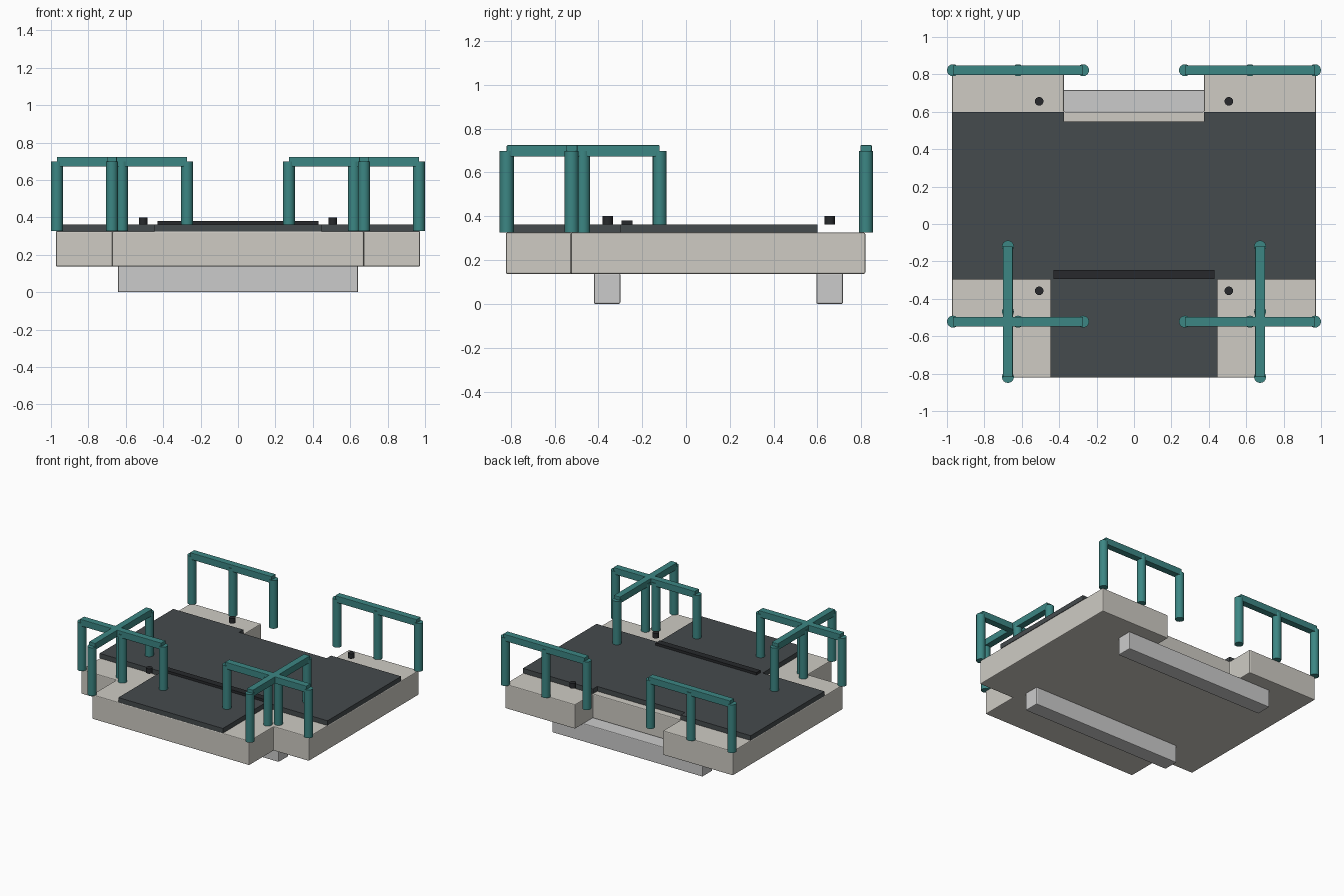
import bpy, bmesh
from math import radians

if "Cube" in bpy.data.objects:
    bpy.data.objects.remove(bpy.data.objects["Cube"])


def mat(name, r, g, b):
    m = bpy.data.materials.new(name)
    m.diffuse_color = (r, g, b, 1)
    m.use_nodes = True
    m.node_tree.nodes["Principled BSDF"].inputs["Base Color"].default_value = m.diffuse_color
    return m


STONE = mat("pale_stone", 0.62, 0.60, 0.55)
DARK = mat("dark_panel", 0.06, 0.07, 0.075)
BLACK = mat("black_rubber", 0.02, 0.022, 0.025)
TEAL = mat("teal_rail", 0.045, 0.24, 0.23)


def finish(bm, name, material=None, bevel=0.0):
    bmesh.ops.recalc_face_normals(bm, faces=bm.faces)
    me = bpy.data.meshes.new(name)
    bm.to_mesh(me)
    bm.free()
    ob = bpy.data.objects.new(name, me)
    bpy.context.collection.objects.link(ob)
    if material:
        me.materials.append(material)
    if bevel:
        mod = ob.modifiers.new("edge_bevel", "BEVEL")
        mod.width = bevel
        mod.segments = 2
        mod.limit_method = "ANGLE"
    return ob


def slab(name, half, z0, z1, material=None, bevel=0.0):
    """Extrude an outline given by its right half (front to back), mirrored in x."""
    outline = half + [(-x, y) for x, y in reversed(half)]
    bm = bmesh.new()
    face = bm.faces.new([bm.verts.new((x, y, z0)) for x, y in outline])
    top = bmesh.ops.extrude_face_region(bm, geom=[face])["geom"]
    bmesh.ops.translate(bm, vec=(0, 0, z1 - z0),
                        verts=[v for v in top if isinstance(v, bmesh.types.BMVert)])
    return finish(bm, name, material, bevel)


def box(name, x0, x1, y0, y1, z0, z1, material=None, bevel=0.0):
    bm = bmesh.new()
    bmesh.ops.create_cube(bm, size=1)
    for v in bm.verts:
        v.co = (x1 if v.co.x > 0 else x0, y1 if v.co.y > 0 else y0, z1 if v.co.z > 0 else z0)
    return finish(bm, name, material, bevel)


def cylinder(name, x, y, r, z0, z1, material, sides=16):
    bm = bmesh.new()
    bmesh.ops.create_cone(bm, cap_ends=True, segments=sides, radius1=r, radius2=r, depth=z1 - z0)
    bmesh.ops.translate(bm, vec=(x, y, (z0 + z1) / 2), verts=bm.verts)
    ob = finish(bm, name, material)
    ob.data.shade_smooth()
    ob.data.set_sharp_from_angle(angle=radians(40))
    return ob


def guard_rail(name, p, q):
    """Square top bar from p to q carried by three round posts."""
    w = 0.026
    (x0, x1), (y0, y1) = sorted((p[0], q[0])), sorted((p[1], q[1]))
    dx, dy = (w, 0) if x0 == x1 else (0, w)
    box(name + "_bar", x0 - dx, x1 + dx, y0 - dy, y1 + dy, 0.672, 0.724, TEAL, 0.003)
    for i, t in enumerate((0, 0.5, 1)):
        cylinder(f"{name}_post_{i + 1}", p[0] + (q[0] - p[0]) * t, p[1] + (q[1] - p[1]) * t,
                 0.032, 0.326, 0.698, TEAL)


# Ground beams
box("front_beam", -0.642, 0.642, -0.42, -0.30, 0, 0.14, None, 0.006)
box("rear_beam", -0.642, 0.642, 0.595, 0.716, 0, 0.14, None, 0.006)

# Deck with narrower front and rear notch
slab("deck", [(0.672, -0.822), (0.672, -0.525), (0.973, -0.525), (0.973, 0.818),
              (0.375, 0.818), (0.375, 0.60)], 0.137, 0.325, STONE, 0.006)

# Dark floor panel and hinge strip
slab("floor_panel", [(0.446, -0.822), (0.446, -0.298), (0.973, -0.298), (0.973, 0.60),
                     (0.375, 0.60), (0.375, 0.547)], 0.325, 0.362, DARK)
box("hinge_strip", -0.43, 0.43, -0.295, -0.245, 0.352, 0.381, BLACK)

# Rails and locating studs, mirrored left and right
for side, s in (("left", -1), ("right", 1)):
    guard_rail(f"{side}_rear_rail", (s * 0.968, 0.822), (s * 0.272, 0.822))
    guard_rail(f"{side}_cross_rail", (s * 0.968, -0.522), (s * 0.272, -0.522))
    guard_rail(f"{side}_entry_rail", (s * 0.674, -0.818), (s * 0.674, -0.12))
    for end, y in (("front", -0.357), ("rear", 0.656)):
        cylinder(f"{side}_{end}_stud", s * 0.507, y, 0.023, 0.362, 0.4, BLACK)
